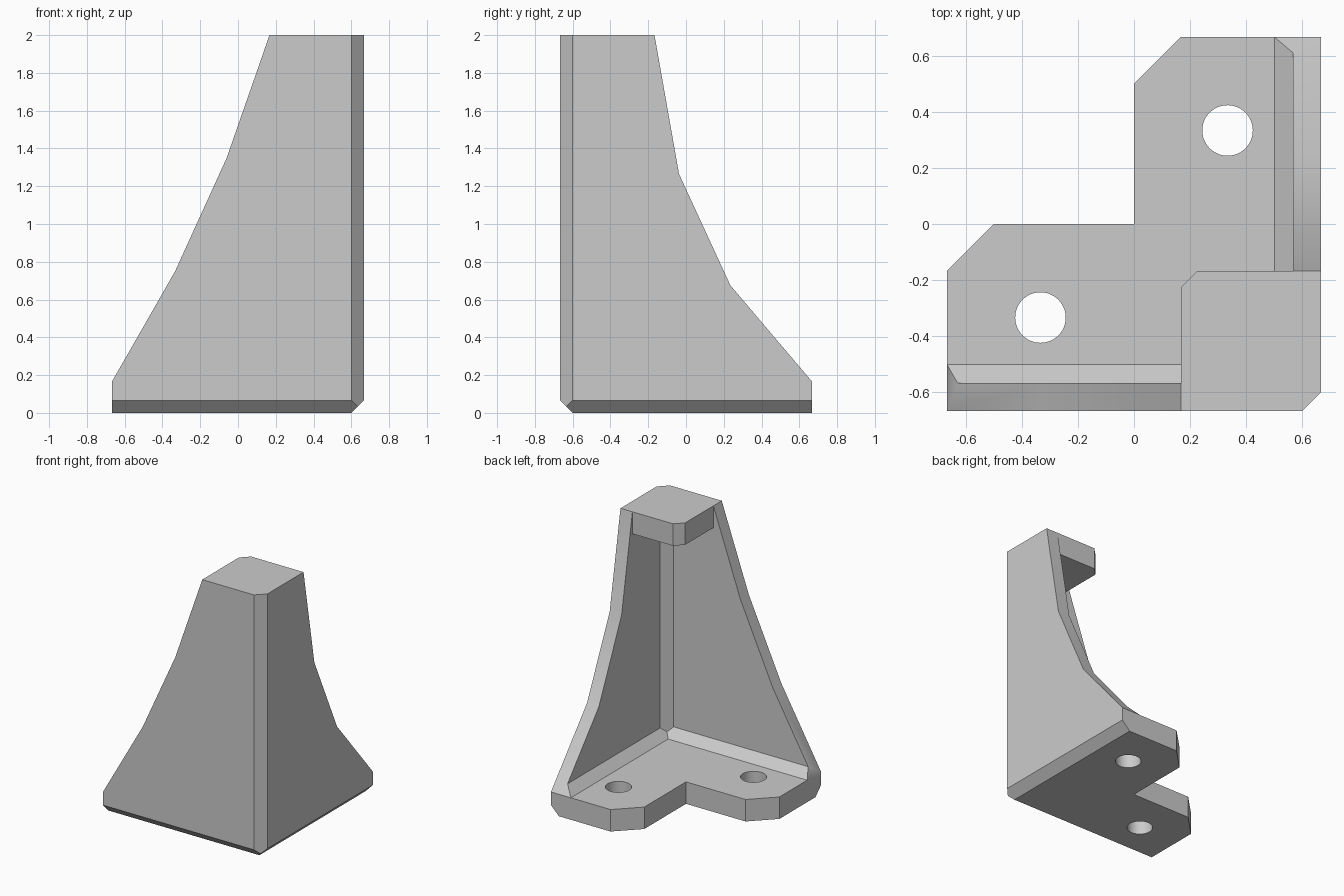
import bpy, bmesh, math
from mathutils import Vector

cube = bpy.data.objects.get("Cube")
if cube:
    bpy.data.objects.remove(cube, do_unlink=True)

H = 2 / 3        # half width of the base
T = 1 / 6        # plate thickness
W = 0.1          # wall thickness
C = 1 / 15       # chamfer size

steel = bpy.data.materials.new("plain grey")
steel.use_nodes = True
GREY = (0.6, 0.6, 0.6, 1)
steel.diffuse_color = GREY
steel.node_tree.nodes["Principled BSDF"].inputs["Base Color"].default_value = GREY


def make_object(name, bm):
    bmesh.ops.recalc_face_normals(bm, faces=bm.faces[:])
    mesh = bpy.data.meshes.new(name)
    bm.to_mesh(mesh)
    bm.free()
    mesh.materials.append(steel)
    obj = bpy.data.objects.new(name, mesh)
    bpy.context.collection.objects.link(obj)
    return obj


def prism(name, points, direction):
    """Extrude a closed outline along a direction."""
    bm = bmesh.new()
    face = bm.faces.new([bm.verts.new(p) for p in points])
    out = bmesh.ops.extrude_face_region(bm, geom=[face])
    verts = [v for v in out["geom"] if isinstance(v, bmesh.types.BMVert)]
    bmesh.ops.translate(bm, verts=verts, vec=direction)
    return make_object(name, bm)


def chamfered_box(name, corner, far):
    """Box whose three edges at the outer lower corner are chamfered."""
    bm = bmesh.new()
    bmesh.ops.create_cube(bm, size=1)
    a, b = Vector(corner), Vector(far)
    for v in bm.verts:
        v.co = [a[i] if (v.co[i] > 0) == (i == 0) else b[i] for i in range(3)]
    for normal in ((1, -1, 0), (1, 0, -1), (0, -1, -1)):
        n = Vector(normal)
        cut = bmesh.ops.bisect_plane(
            bm, geom=bm.verts[:] + bm.edges[:] + bm.faces[:],
            plane_co=a - n * C / 2, plane_no=n, clear_outer=True)
        edges = [e for e in cut["geom_cut"] if isinstance(e, bmesh.types.BMEdge)]
        bmesh.ops.holes_fill(bm, edges=edges)
    return make_object(name, bm)


def combine(target, tool, operation):
    mod = target.modifiers.new(operation.lower(), "BOOLEAN")
    mod.operation, mod.solver, mod.object = operation, "EXACT", tool
    bpy.context.view_layer.objects.active = target
    bpy.ops.object.modifier_apply(modifier=mod.name)


# Curved outlines of the two walls, as (distance along wall, height)
front = [(-H, 0), (-H, T), (-0.333, 0.75), (-0.06, 1.35), (T, 2), (H, 2), (H, 0)]
side = [(H, 0), (H, T), (0.235, 0.675), (-0.037, 1.265), (-T, 2), (-H, 2), (-H, 0)]
bracket = prism("corner_bracket", [(x, -H, z) for x, z in front], (0, T, 0))
side_wall = prism("side_wall", [(H, y, z) for y, z in side], (-T, 0, 0))

# Hollow inside, leaving thin walls with sloped fillets
cavity = chamfered_box("cavity", (H - W, W - H, T), (-1, 1, 2.2))
combine(bracket, side_wall, "UNION")
combine(bracket, cavity, "DIFFERENCE")

# L-shaped base plate and small top plate
foot = [(-H, -H), (H, -H), (H, H), (T, H), (0, 0.5), (0, 0), (-0.5, 0), (-H, -T)]
cap = [(T, -H), (H, -H), (H, -T), (T + 0.06, -T), (T, -T - 0.06)]
base_plate = prism("base_plate", [(x, y, 0) for x, y in foot], (0, 0, T))
top_plate = prism("top_plate", [(x, y, 2 - T) for x, y in cap], (0, 0, T))
combine(bracket, base_plate, "UNION")
combine(bracket, top_plate, "UNION")

# Outer chamfers
envelope = chamfered_box("envelope", (H, -H, 0), (-1, 1, 2.2))
combine(bracket, envelope, "INTERSECT")
helpers = [side_wall, cavity, base_plate, top_plate, envelope]

# Screw holes
for s in (-1, 1):
    bm = bmesh.new()
    bmesh.ops.create_cone(bm, cap_ends=True, segments=48, radius1=0.09, radius2=0.09, depth=1)
    bmesh.ops.translate(bm, verts=bm.verts[:], vec=(s / 3, s / 3, 0))
    drill = make_object("screw_hole", bm)
    combine(bracket, drill, "DIFFERENCE")
    helpers.append(drill)

for obj in helpers:
    bpy.data.objects.remove(obj, do_unlink=True)

bpy.ops.object.select_all(action="DESELECT")
bracket.select_set(True)
bpy.context.view_layer.objects.active = bracket
bpy.ops.object.shade_smooth_by_angle(angle=math.radians(30))
